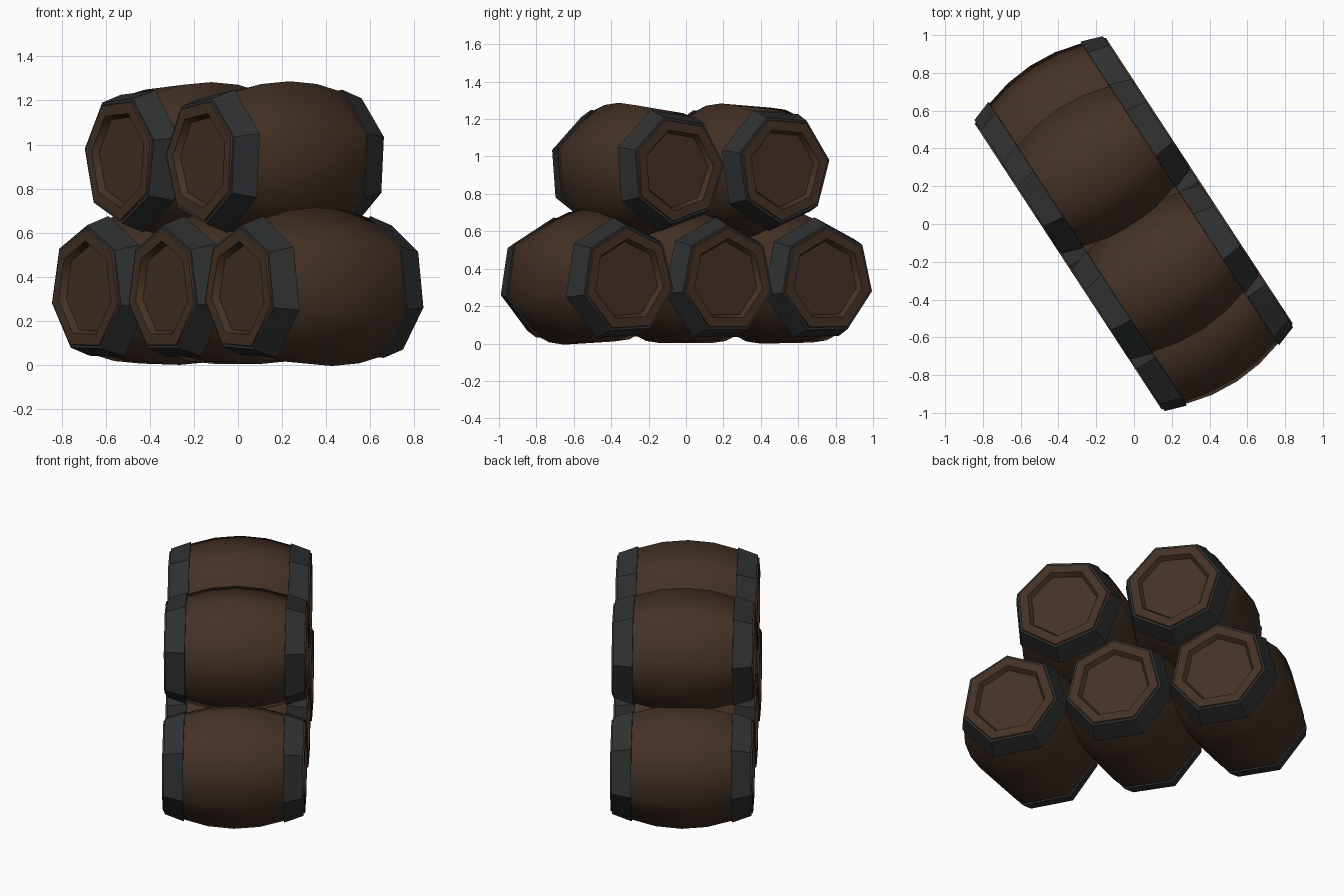
import bpy, bmesh, math

if "Cube" in bpy.data.objects:
    bpy.data.objects.remove(bpy.data.objects["Cube"])

YAW = math.radians(33.2)
SIDES = 7


def material(name, rgb):
    m = bpy.data.materials.new(name)
    m.diffuse_color = (*rgb, 1)
    m.use_nodes = True
    m.node_tree.nodes["Principled BSDF"].inputs["Base Color"].default_value = m.diffuse_color
    return m


WOOD = material("dark_wood", (0.058, 0.031, 0.0185))
IRON = material("dark_iron", (0.029, 0.030, 0.031))


def lathe(name, profile, mat, closed=False, smooth_limit=None):
    """Seven-sided lathe about x; profile holds (x, radius) points."""
    bm = bmesh.new()
    rings = []
    for x, r in profile:
        ring = []
        for i in range(SIDES):
            a = math.pi / 2 + i * math.tau / SIDES
            ring.append(bm.verts.new((x, r * math.cos(a), r * math.sin(a))))
        rings.append(ring)
    pairs = list(zip(rings, rings[1:]))
    if closed:
        pairs.append((rings[-1], rings[0]))
    for p, q in pairs:
        for i in range(SIDES):
            j = (i + 1) % SIDES
            bm.faces.new((p[i], p[j], q[j], q[i]))
    if not closed:
        bm.faces.new(rings[0])
        bm.faces.new(rings[-1])
    bmesh.ops.recalc_face_normals(bm, faces=bm.faces)
    # smooth staves, flat ends
    if smooth_limit:
        for f in bm.faces:
            f.smooth = abs(f.normal.x) < smooth_limit
        for e in bm.edges:
            e.smooth = all(f.smooth for f in e.link_faces)
    me = bpy.data.meshes.new(name)
    bm.to_mesh(me)
    bm.free()
    me.materials.append(mat)
    return me


# barrel body: bulging staves with a recessed panel at each end
half = [(0.15, 0.362), (0.29, 0.325), (0.415, 0.277), (0.415, 0.222), (0.385, 0.205)]
body_profile = [(-x, r) for x, r in reversed(half)] + [(0, 0.375)] + half
body_mesh = lathe("barrel_body", body_profile, WOOD, smooth_limit=0.6)

# iron hoops near both ends
hoop = [(0.29, 0.318), (0.292, 0.335), (0.406, 0.294), (0.406, 0.272)]
hoop_meshes = [lathe("hoop", [(k * x, r) for x, r in hoop], IRON, closed=True)
               for k in (-1, 1)]


def barrel(name, s, z, roll):
    for part, me in (("body", body_mesh), ("front_hoop", hoop_meshes[0]),
                     ("back_hoop", hoop_meshes[1])):
        ob = bpy.data.objects.new(f"{name}_{part}", me)
        ob.location = (s * math.sin(YAW), -s * math.cos(YAW), z)
        ob.rotation_euler = (math.radians(roll), 0, YAW)
        bpy.context.collection.objects.link(ob)


# three barrels below, two resting on top
barrel("lower_left_barrel", -0.635, 0.34, 1)
barrel("lower_middle_barrel", 0.0, 0.34, 0)
barrel("lower_right_barrel", 0.635, 0.34, 3)
barrel("upper_left_barrel", -0.36, 0.935, 176)
barrel("upper_right_barrel", 0.315, 0.93, 172)
